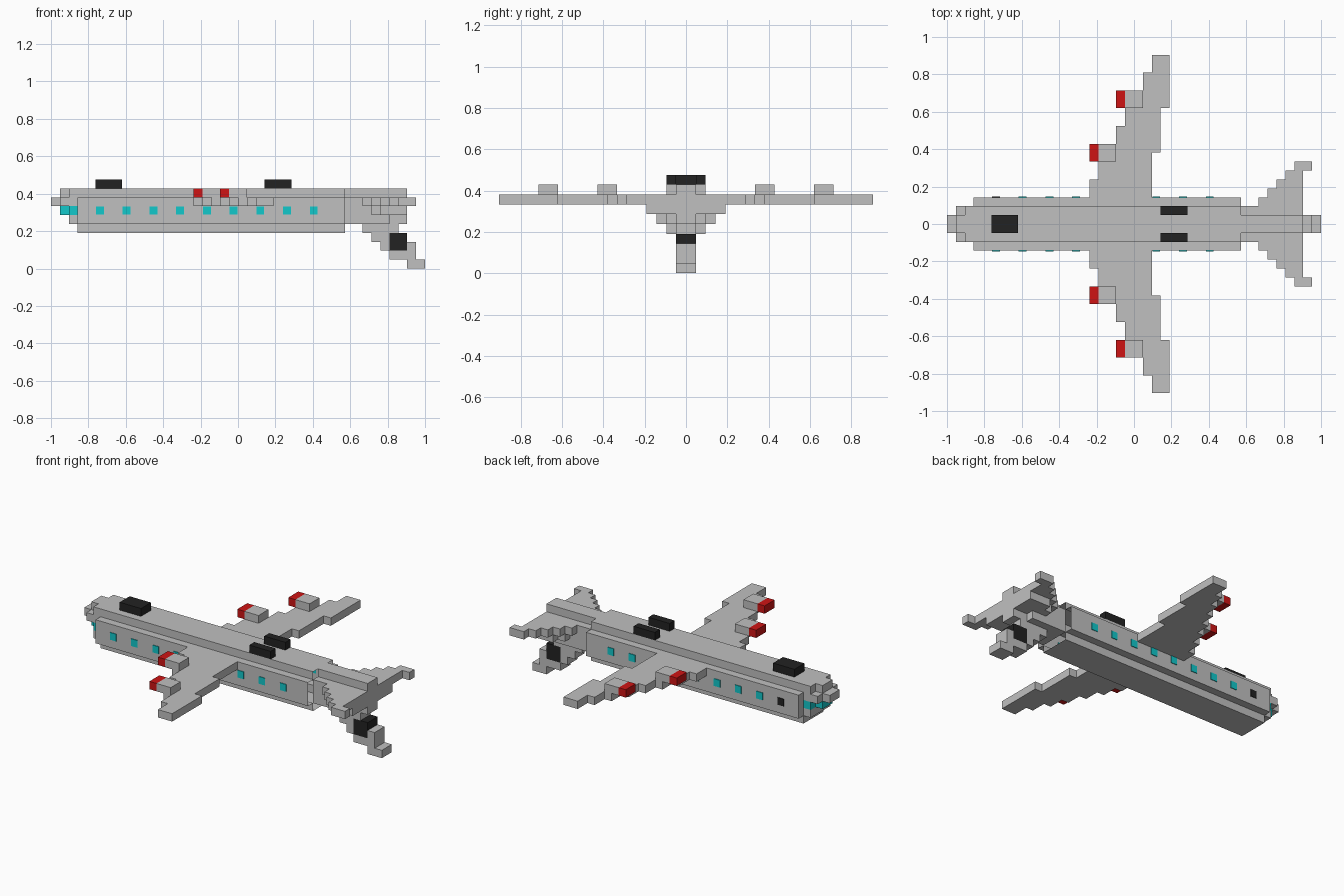
import bpy, bmesh
from mathutils import Vector

if "Cube" in bpy.data.objects:
    bpy.data.objects.remove(bpy.data.objects["Cube"])

U = 1 / 21  # block size: the model is 42 blocks long


def material(name, rgb):
    m = bpy.data.materials.new(name)
    m.diffuse_color = (*rgb, 1)
    m.use_nodes = True
    m.node_tree.nodes["Principled BSDF"].inputs["Base Color"].default_value = m.diffuse_color
    return m


GREY = material("light_grey", (0.53, 0.53, 0.53))
BLACK = material("black", (0.016, 0.016, 0.016))
RED = material("red", (0.62, 0.007, 0.007))
CYAN = material("cyan", (0.006, 0.58, 0.6))

parts = {}   # name -> (material, cells)
taken = {}   # cell -> part that owns it


def part(name, mat, *boxes):
    """Fill boxes (x0, x1, y0, y1, z0, z1 in blocks), mirrored over y = 0."""
    cells = parts.setdefault(name, (mat, set()))[1]
    for x0, x1, y0, y1, z0, z1 in boxes:
        for x in range(x0, x1):
            for y in range(y0, y1):
                for z in range(z0, z1):
                    for c in ((x, y, z), (x, -1 - y, z)):
                        if c not in taken:
                            taken[c] = name
                            cells.add(c)


def build(name, mat, cells, open_x=None):
    """Make one shell from the exposed sides of a part's cells."""
    bm = bmesh.new()
    for c in cells:
        for axis in range(3):
            for side in (0, 1):
                n = list(c)
                n[axis] += 2 * side - 1
                if tuple(n) in taken:
                    continue
                if axis == 0 and side and c[0] + 1 == open_x:
                    continue
                a, b = (axis + 1) % 3, (axis + 2) % 3
                quad = []
                for i, j in ((0, 0), (1, 0), (1, 1), (0, 1)):
                    p = Vector(c)
                    p[axis] += side
                    p[a] += i
                    p[b] += j
                    quad.append(bm.verts.new(p * U))
                bm.faces.new(quad if side else quad[::-1])
    bmesh.ops.remove_doubles(bm, verts=bm.verts[:], dist=1e-4)
    bmesh.ops.dissolve_limit(bm, angle_limit=0.01, verts=bm.verts[:], edges=bm.edges[:])
    me = bpy.data.meshes.new(name)
    bm.to_mesh(me)
    bm.free()
    me.materials.append(mat)
    bpy.context.collection.objects.link(bpy.data.objects.new(name, me))


# Cockpit glass and wheels go first so they claim their blocks
part("cockpit_glass", CYAN, (-20, -19, 0, 1, 6, 7), (-19, -18, 0, 2, 6, 7))
part("nose_wheel", BLACK, (-16, -13, 0, 1, 9, 10))
part("main_wheels", BLACK, (3, 6, 1, 2, 9, 10))
part("fin_patch", BLACK, (17, 19, 0, 1, 2, 4))

# Fuselage with stepped edges, and nose
part("fuselage", GREY, (-18, 12, 0, 3, 5, 8), (-18, 12, 0, 2, 4, 9))
part("nose", GREY, (-21, -18, 0, 1, 7, 8), (-20, -18, 0, 2, 7, 8),
     (-20, -18, 0, 1, 8, 9), (-19, -18, 0, 2, 8, 9), (-19, -18, 0, 2, 5, 6))

# Tail boom and fin
part("tail_boom", GREY, (12, 19, 0, 1, 5, 9), (12, 17, 0, 2, 5, 6), (12, 19, 0, 2, 6, 8))
part("tail_fin", GREY, (14, 18, 0, 1, 4, 5), (15, 19, 0, 1, 3, 4), (16, 20, 0, 1, 2, 3),
     (17, 20, 0, 1, 1, 2), (19, 21, 0, 1, 0, 1))

# Tailplane: upper stepped sweep and small lower root
part("tailplane", GREY, *[(12 + y, 19, y, y + 1, 7, 8) for y in range(2, 6)],
     (18, 20, 6, 7, 7, 8), (15, 19, 2, 3, 6, 7), (16, 19, 3, 4, 6, 7))

# Swept wings: (y0, y1, leading x, trailing x)
for y0, y1, lead, trail in ((3, 5, -5, 2), (5, 7, -4, 2), (7, 8, -3, 2), (8, 9, -3, 3),
                            (9, 11, -2, 3), (11, 13, -1, 3), (13, 15, 0, 4),
                            (15, 17, 1, 4), (17, 19, 2, 4)):
    part("wings", GREY, (lead, trail, y0, y1, 7, 8))

# Engines with red fronts
for x, y in ((-5, 7), (-2, 13)):
    part("engine_fronts", RED, (x, x + 1, y, y + 2, 8, 9))
    part("engines", GREY, (x + 1, x + 3, y, y + 2, 8, 9))

for name, (mat, cells) in parts.items():
    build(name, mat, cells, 12 if name == "fuselage" else None)

# Cabin windows as thin plates; one on the far side is a black door
for i in range(9):
    for side in (-1, 1):
        door = i == 0 and side == 1
        bpy.ops.mesh.primitive_cube_add(
            size=1, location=((-15.5 + 3 * i) * U, side * (3 * U + 0.001), 6.5 * U))
        ob = bpy.context.object
        ob.name = "door" if door else "window"
        ob.scale = (0.042, 0.006, 0.044)
        ob.data.materials.append(BLACK if door else CYAN)
